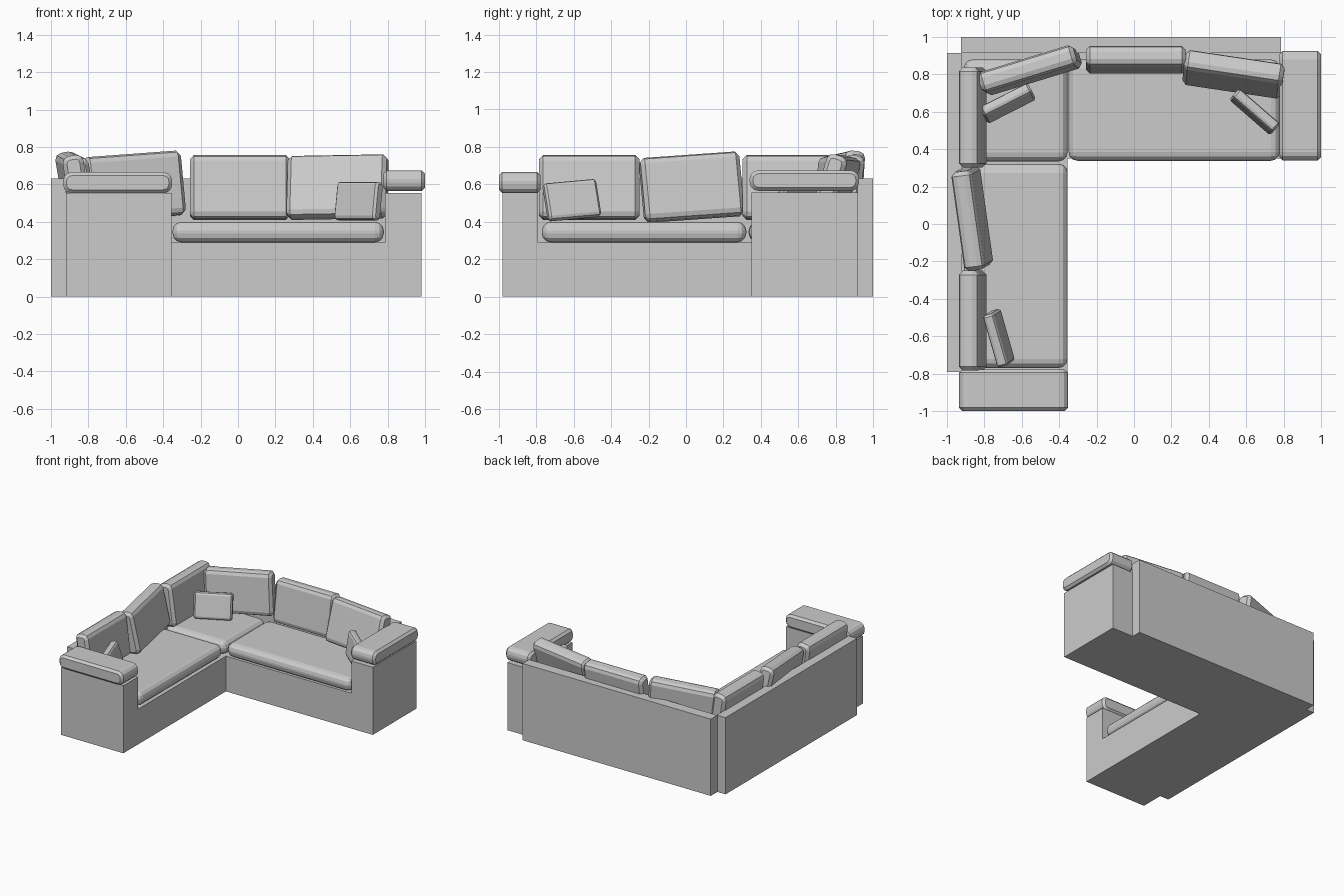
import bpy, bmesh
from math import radians
from mathutils import Euler

if "Cube" in bpy.data.objects:
    bpy.data.objects.remove(bpy.data.objects["Cube"])


def finish(name, bm, loc=(0, 0, 0), rot=(0, 0, 0)):
    bmesh.ops.recalc_face_normals(bm, faces=bm.faces)
    me = bpy.data.meshes.new(name)
    bm.to_mesh(me)
    bm.free()
    ob = bpy.data.objects.new(name, me)
    ob.location = loc
    ob.rotation_euler = Euler([radians(a) for a in rot])
    bpy.context.collection.objects.link(ob)
    return ob


def box_mesh(size):
    bm = bmesh.new()
    bmesh.ops.create_cube(bm, size=1)
    bmesh.ops.scale(bm, vec=size, verts=bm.verts)
    return bm


def span(lo, hi):
    return [h - l for l, h in zip(lo, hi)], [(h + l) / 2 for l, h in zip(lo, hi)]


def block(name, lo, hi):
    size, mid = span(lo, hi)
    return finish(name, box_mesh(size), mid)


def cushion(name, size, loc, rot=(0, 0, 0), axis=None, r=0.04, seg=2, small=0.018):
    """Padded box: big rounding on edges along `axis` (or all), small chamfer on the rest."""
    bm = box_mesh(size)

    def along(e):
        d = (e.verts[1].co - e.verts[0].co).normalized()
        return axis is None or abs(d[axis]) > 0.9
    bmesh.ops.bevel(bm, geom=[e for e in bm.edges if along(e)], offset=r,
                    segments=seg, profile=0.5, affect='EDGES')
    if axis is not None:
        bm.normal_update()
        sharp = [e for e in bm.edges if e.calc_face_angle(0) > radians(60)]
        bmesh.ops.bevel(bm, geom=sharp, offset=small, segments=1, affect='EDGES')
    return finish(name, bm, loc, rot)


# L-shaped base extruded from its outline
bm = bmesh.new()
outline = [(-.92, -.79), (-.355, -.79), (-.355, .35), (.785, .35), (.785, .92), (-.92, .92)]
face = bm.faces.new([bm.verts.new((x, y, 0)) for x, y in outline])
top = bmesh.ops.extrude_face_region(bm, geom=[face])['geom']
bmesh.ops.translate(bm, vec=(0, 0, .29), verts=[v for v in top if isinstance(v, bmesh.types.BMVert)])
finish("base", bm)

# back walls and arms
block("rear_wall", (-.925, .915, 0), (.785, 1, .63))
block("left_wall", (-1, -.79, 0), (-.92, .915, .63))
block("right_arm", (.785, .35, 0), (.98, .92, .555))
block("front_arm", (-.92, -.98, 0), (-.355, -.79, .555))

# seat cushions
for name, lo, hi in [
    ("right_seat", (-.35, .338, .29), (.78, .88, .4)),
    ("corner_seat", (-.91, .335, .29), (-.355, .88, .4)),
    ("left_seat", (-.91, -.77, .29), (-.355, .322, .4)),
]:
    size, mid = span(lo, hi)
    cushion(name, size, mid, r=.048, seg=3)

# arm cushions, ends rolled across their width
size, mid = span((.777, .34, .565), (1, .925, .675))
cushion("right_arm_cushion", size, mid, axis=0, r=.046, seg=3)
size, mid = span((-.935, -1, .553), (-.352, -.777, .665))
cushion("front_arm_cushion", size, mid, axis=1, r=.046, seg=3)

# back cushions: centre, then tilt back, roll, yaw
for name, loc, (tilt, roll, yaw) in [
    ("back_cushion_middle", (.01, .878, .583), (8, 0, 0)),
    ("back_cushion_right", (.532, .80, .585), (17, 1, -8.5)),
    ("back_cushion_corner", (-.557, .822, .59), (5, 4, 17)),
    ("back_cushion_left_rear", (-.862, .57, .583), (8, 0, 90)),
    ("back_cushion_left_mid", (-.865, .03, .585), (10, 4, 98)),
    ("back_cushion_left_front", (-.862, -.517, .583), (8, 0, 90)),
]:
    cushion(name, (.535, .112, .345), loc, (-tilt, -roll, yaw), axis=0, r=.035, small=.022)

# small throw pillows
for name, loc, (tilt, roll, yaw) in [
    ("throw_pillow_corner", (-.675, .645, .505), (15, 0, 27)),
    ("throw_pillow_right", (.645, .60, .51), (8, 0, -41)),
    ("throw_pillow_left", (-.722, -.61, .515), (15, 5, 106)),
]:
    cushion(name, (.29, .06, .205), loc, (-tilt, -roll, yaw), axis=0, r=.02, small=.012)
